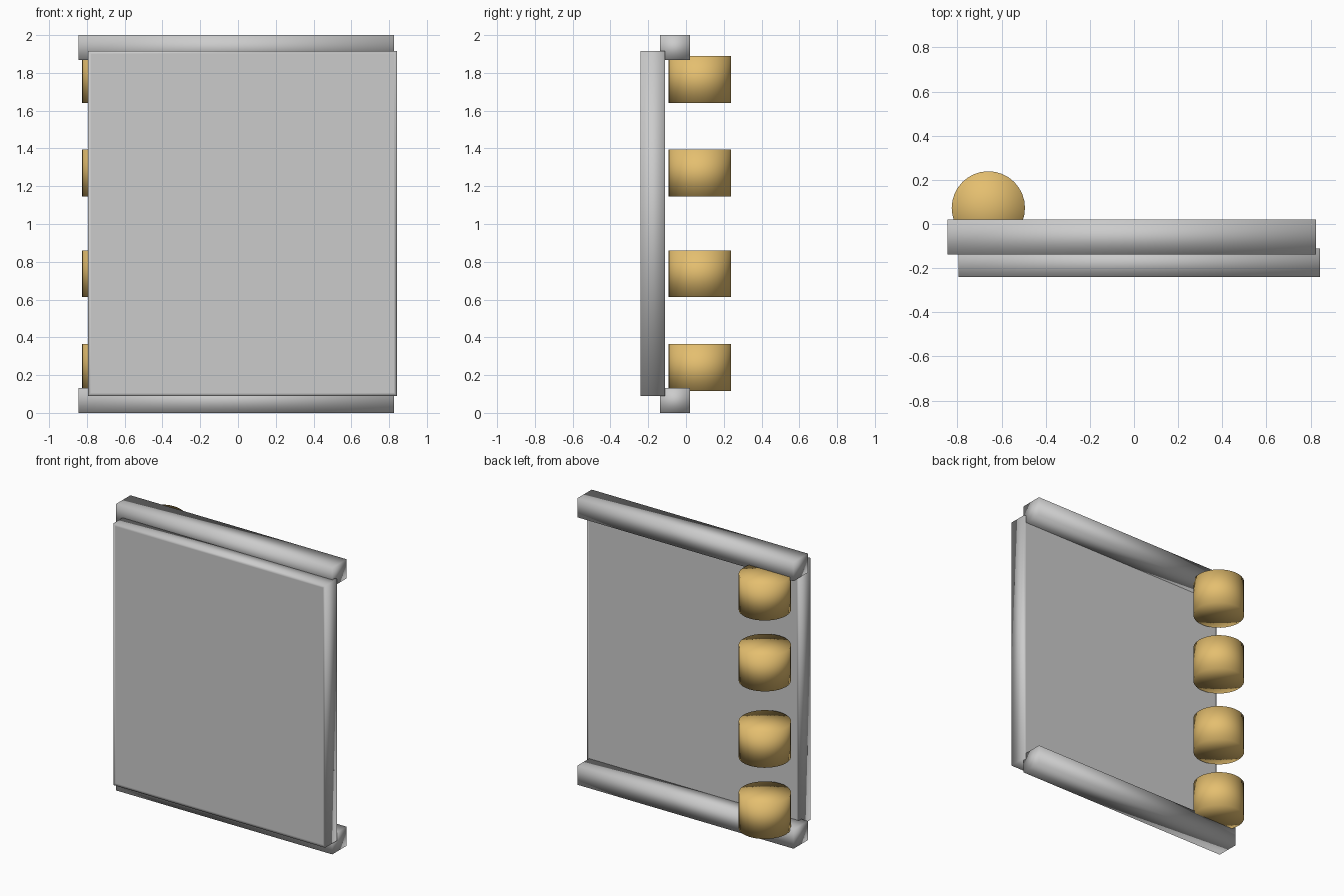
import bpy, bmesh
from mathutils import Matrix, Vector

if "Cube" in bpy.data.objects:
    bpy.data.objects.remove(bpy.data.objects["Cube"])

gold = bpy.data.materials.new("gold")
gold.diffuse_color = (0.78, 0.52, 0.16, 1)
gold.use_nodes = True
gold.node_tree.nodes["Principled BSDF"].inputs["Base Color"].default_value = gold.diffuse_color


def finish(name, bm, mat=None):
    bmesh.ops.recalc_face_normals(bm, faces=bm.faces)
    me = bpy.data.meshes.new(name)
    bm.to_mesh(me)
    bm.free()
    me.shade_smooth()
    ob = bpy.data.objects.new(name, me)
    bpy.context.collection.objects.link(ob)
    if mat:
        me.materials.append(mat)
    return ob


def box(lo, hi):
    lo, hi = Vector(lo), Vector(hi)
    bm = bmesh.new()
    bmesh.ops.create_cube(bm, size=1, matrix=Matrix.Translation((lo + hi) / 2)
                          @ Matrix.Diagonal((*(hi - lo), 1)))
    return bm


# Door panel: soft-shaded slab with support loops around front and back
bm = box((-0.795, -0.24, 0.09), (0.842, -0.11, 1.917))
bm.normal_update()
sides = [f for f in bm.faces if abs(f.normal.y) > 0.9]
bmesh.ops.inset_individual(bm, faces=sides, thickness=0.025)
finish("panel", bm)

# Top and bottom rails
for name, z in (("bottom_rail", 0.0), ("top_rail", 1.867)):
    finish(name, box((-0.845, -0.138, z), (0.825, 0.02, z + 0.133)))

# Hinge barrels behind the panel
for i, z in enumerate((0.24, 0.737, 1.27, 1.765)):
    bm = bmesh.new()
    bmesh.ops.create_cone(bm, cap_ends=True, cap_tris=True, segments=32,
                          radius1=0.166, radius2=0.166, depth=0.248,
                          matrix=Matrix.Translation((-0.66, 0.073, z)))
    finish(f"hinge_barrel_{i + 1}", bm, gold)
